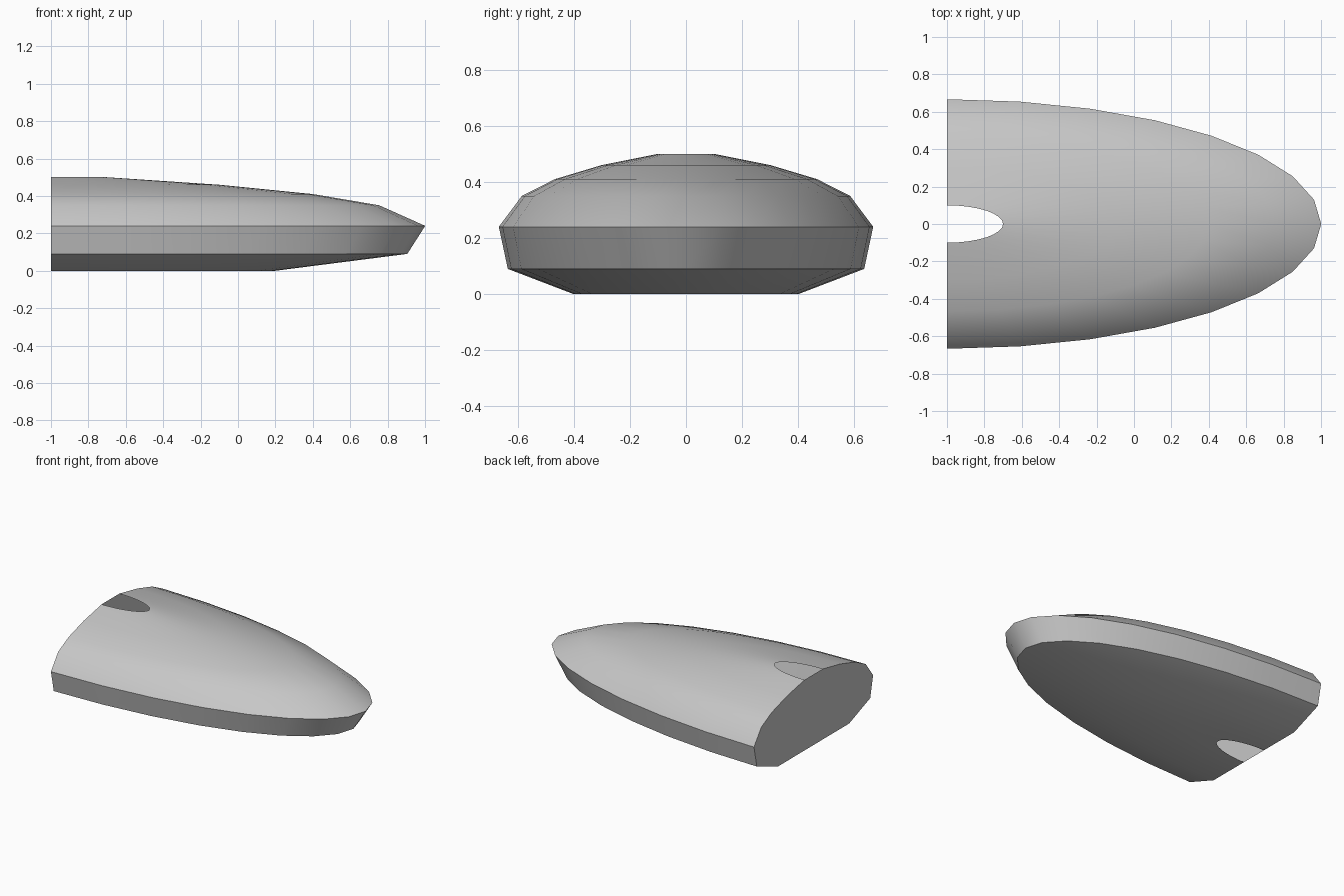
import bpy, bmesh, math

cube = bpy.data.objects.get("Cube")
if cube:
    bpy.data.objects.remove(cube, do_unlink=True)

# One grey paint for the whole shell
grey = bpy.data.materials.new("light_grey")
grey.use_nodes = True
colour = (0.57, 0.57, 0.57, 1)
grey.diffuse_color = colour
grey.node_tree.nodes["Principled BSDF"].inputs["Base Color"].default_value = colour

STERN_X = -1.0
STRETCH = 3.0      # ring length over half-width
SEGMENTS = 16

# Half-width and height of each ring, from the bottom opening to the top one
PROFILE = [(0.1, 0), (0.4, 0), (0.635, 0.09), (0.667, 0.24),
           (0.585, 0.35), (0.467, 0.41), (0.3, 0.46), (0.1, 0.5)]


def half_ring(bm, half_width, z):
    """Half an ellipse around the nose, from the right side to the left."""
    ring = []
    for i in range(SEGMENTS + 1):
        a = math.pi * (i / SEGMENTS - 0.5)
        ring.append(bm.verts.new((STERN_X + STRETCH * half_width * math.cos(a),
                                  half_width * math.sin(a), z)))
    return ring


bm = bmesh.new()
rings = [half_ring(bm, w, z) for w, z in PROFILE]

# Hull skin, left open at the small top and bottom half ellipses
for low, high in zip(rings, rings[1:]):
    for i in range(SEGMENTS):
        bm.faces.new((low[i], low[i + 1], high[i + 1], high[i]))

# Flat stern panel
bm.faces.new([r[0] for r in rings] + [r[-1] for r in reversed(rings)])

mesh = bpy.data.meshes.new("hull_shell")
bm.to_mesh(mesh)
bm.free()
mesh.materials.append(grey)
hull = bpy.data.objects.new("hull_shell", mesh)
bpy.context.collection.objects.link(hull)

# Smooth skin with crisp chines and stern edge
bpy.ops.object.select_all(action='DESELECT')
hull.select_set(True)
bpy.context.view_layer.objects.active = hull
bpy.ops.object.shade_smooth_by_angle(angle=math.radians(30))
